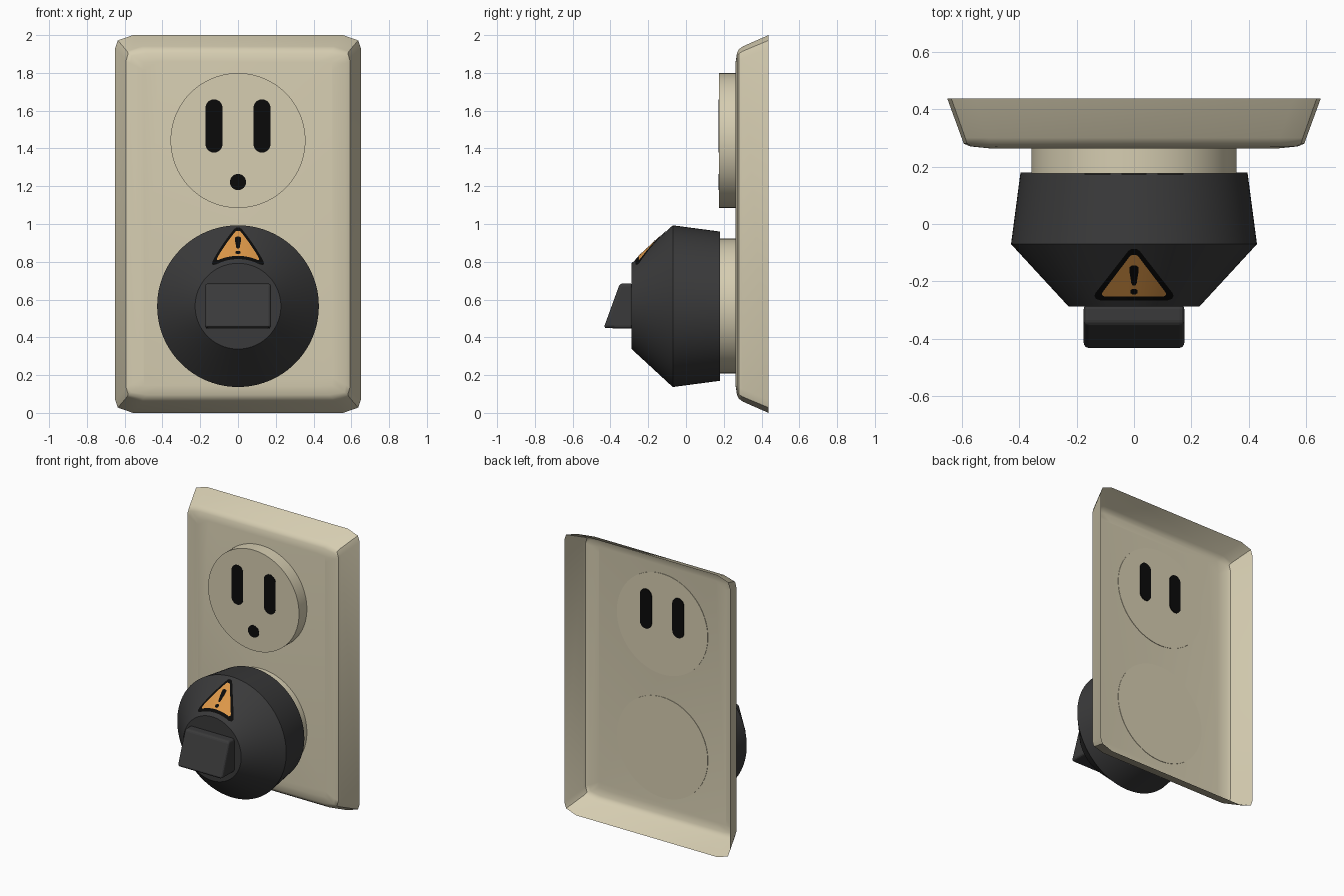
import bpy, bmesh, math
from mathutils import Vector

if "Cube" in bpy.data.objects:
    bpy.data.objects.remove(bpy.data.objects["Cube"])


def material(name, rgb):
    m = bpy.data.materials.new(name)
    m.diffuse_color = (*rgb, 1)
    m.use_nodes = True
    m.node_tree.nodes["Principled BSDF"].inputs["Base Color"].default_value = m.diffuse_color
    return m


IVORY = material("ivory plastic", (0.67, 0.61, 0.44))
CHARCOAL = material("charcoal plastic", (0.042, 0.042, 0.043))
BLACK = material("black", (0.003, 0.003, 0.003))
ORANGE = material("warning orange", (0.72, 0.31, 0.065))


def make(name, verts, faces, mat, angle=None, normals=True):
    me = bpy.data.meshes.new(name)
    me.from_pydata(verts, [], faces)
    if normals:
        bm = bmesh.new()
        bm.from_mesh(me)
        bmesh.ops.recalc_face_normals(bm, faces=bm.faces)
        bm.to_mesh(me)
        bm.free()
    me.materials.append(mat)
    ob = bpy.data.objects.new(name, me)
    bpy.context.collection.objects.link(ob)
    if angle:
        bpy.ops.object.select_all(action='DESELECT')
        ob.select_set(True)
        bpy.context.view_layer.objects.active = ob
        bpy.ops.object.shade_smooth_by_angle(angle=math.radians(angle))
    return ob


def loft(name, loops, mat, angle=None, cap_start=True):
    """Join equal-length loops of points, capping the ends."""
    n = len(loops[0])
    verts = [p for loop in loops for p in loop]
    faces = [(k * n + i, k * n + (i + 1) % n, (k + 1) * n + (i + 1) % n, (k + 1) * n + i)
             for k in range(len(loops) - 1) for i in range(n)]
    faces.append(tuple(range(len(verts) - n, len(verts))))
    if cap_start:
        faces.append(tuple(range(n)))
    return make(name, verts, faces, mat, angle)


def turned(name, profile, z, mat, x=0, n=96):
    """Round part about an axis along y; profile is (y, radius)."""
    ring = [2 * math.pi * i / n for i in range(n)]
    return loft(name, [[(x + r * math.cos(a), y, z + r * math.sin(a)) for a in ring]
                       for y, r in profile], mat, 30)


# Wall plate: open-backed shell with bowed edges and mitred corners
def plate_loop(y, hx, hz, k):
    cx, cz = hx - 0.014 * k, hz - 0.028 * k
    quarter = [(hx, cz - 0.04), (cx, cz), (cx - 0.08, hz)]
    pts = quarter + [(-x, z) for x, z in reversed(quarter)]
    pts += [(-x, -z) for x, z in pts]
    return [(x, y, 1 + z) for x, z in pts]


loft("wall_plate", [plate_loop(0.437, 0.65, 1.0, 1),
                    plate_loop(0.30, 0.60, 0.94, 0.9),
                    plate_loop(0.28, 0.593, 0.925, 0.8),
                    plate_loop(0.27, 0.57, 0.905, 0.5),
                    plate_loop(0.263, 0.50, 0.86, 0.2)], IVORY, 40, cap_start=False)

# Round receptacle faces
for label, z in (("upper", 1.442), ("lower", 0.566)):
    turned(label + "_receptacle", [(0.266, 0.357), (0.175, 0.357)], z, IVORY)

# Slots and ground hole
for label, x in (("left", -0.127), ("right", 0.127)):
    r, half = 0.045, 0.096
    outline = []
    for i in range(26):
        a = math.pi * (i if i < 13 else i - 1) / 12
        outline.append((x + r * math.cos(a), 1.519 + r * math.sin(a) + (half if i < 13 else -half)))
    loft(label + "_slot", [[(u, y, w) for u, w in outline] for y in (0.272, 0.173)], BLACK)
turned("ground_hole", [(0.18, 0.043), (0.173, 0.043)], 1.222, BLACK, n=32)

# Plug body
CZ = 0.565
turned("plug_body", [(0.18, 0.395), (-0.07, 0.428), (-0.288, 0.227)], CZ, CHARCOAL)

# Rocker switch: wedge profile across x, with rounded edges
side = [(-0.28, 0.446), (-0.436, 0.449), (-0.35, 0.685), (-0.28, 0.685)]
rocker = loft("rocker_switch", [[(x, y, z) for y, z in side] for x in (-0.175, 0.175)], CHARCOAL)
bev = rocker.modifiers.new("round edges", 'BEVEL')
bev.width, bev.segments, bev.limit_method = 0.016, 3, 'NONE'


# Warning sign: thin layers that follow the cone of the plug
def decal(name, rows, lift, mat, cols=14):
    fine = []
    for (y0, w0), (y1, w1) in zip(rows, rows[1:]):
        steps = max(1, round(abs(y1 - y0) / 0.012))
        fine += [(y0 + (y1 - y0) * i / steps, w0 + (w1 - w0) * i / steps) for i in range(steps)]
    fine.append(rows[-1])
    verts = []
    for y, w in fine:
        r = 0.428 + (y + 0.07) * (0.428 - 0.227) / 0.218
        for c in range(cols + 1):
            x = w * (2 * c / cols - 1)
            verts.append((x, y, CZ + math.sqrt(r * r - x * x) + lift))
    m = cols + 1
    faces = [(k * m + c, (k + 1) * m + c, (k + 1) * m + c + 1, k * m + c + 1)
             for k in range(len(fine) - 1) for c in range(cols)]
    return make(name, verts, faces, mat, 30, normals=False)


decal("sign_border", [(-0.087, 0.010), (-0.094, 0.020), (-0.240, 0.134), (-0.250, 0.138),
                      (-0.260, 0.133), (-0.267, 0.115)], 0.003, BLACK)
decal("sign_field", [(-0.108, 0.008), (-0.113, 0.015), (-0.238, 0.110), (-0.247, 0.112),
                     (-0.252, 0.104)], 0.006, ORANGE)
decal("sign_mark_bar", [(-0.145, 0.008), (-0.150, 0.015), (-0.165, 0.016), (-0.208, 0.009),
                        (-0.214, 0.004)], 0.009, BLACK)
decal("sign_mark_dot", [(-0.226, 0.006), (-0.231, 0.013), (-0.240, 0.013), (-0.245, 0.006)],
      0.009, BLACK)
